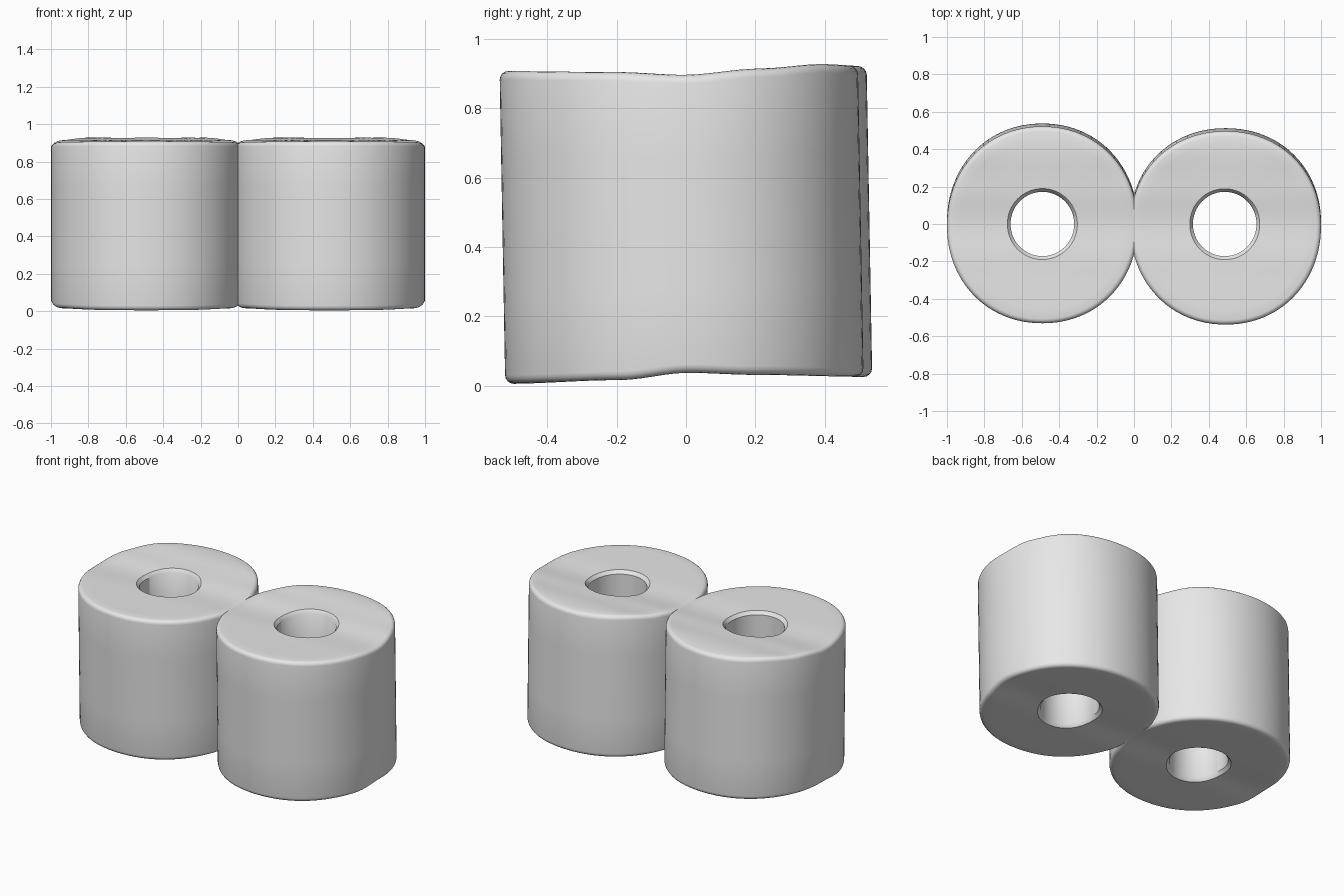
import bpy, bmesh, math

if "Cube" in bpy.data.objects:
    bpy.data.objects.remove(bpy.data.objects["Cube"])

paper = bpy.data.materials.new("light_grey_paper")
paper.diffuse_color = (0.8, 0.8, 0.8, 1)
paper.use_nodes = True
paper.node_tree.nodes["Principled BSDF"].inputs["Base Color"].default_value = paper.diffuse_color

SEG = 96
# wavy end heights as (y, z)
TOP = [(-0.53, 0.908), (-0.2, 0.905), (0, 0.897), (0.22, 0.915), (0.4, 0.928), (0.53, 0.922)]
BOTTOM = [(-0.53, 0.005), (-0.2, 0.016), (0, 0.037), (0.2, 0.031), (0.53, 0.025)]


def height(table, y):
    if y <= table[0][0]:
        return table[0][1]
    for (y0, z0), (y1, z1) in zip(table, table[1:]):
        if y <= y1:
            t = (y - y0) / (y1 - y0)
            return z0 + (z1 - z0) * t * t * (3 - 2 * t)
    return table[-1][1]


def power(v, e):
    return math.copysign(abs(v) ** e, v)


def make_roll(bm, cx, front, back, hole_x):
    """Soft cylinder with a centre hole, cut flat where it meets its twin."""
    # profile: (blend hole->outside, inset from outside, end, distance from end)
    prof = [(t, 0, 1, 0) for t in (0.05, 0.2, 0.4, 0.6, 0.8)]
    for k in range(5):                                   # soft top rim
        a = k / 4 * math.pi / 2
        prof.append((1, 0.025 * (1 - math.sin(a)), 1, 0.025 * (1 - math.cos(a))))
    prof += [(1, 0, 1, 0.25), (1, 0, 0, 0.25)]
    for k in range(4, -1, -1):                           # soft bottom rim
        a = k / 4 * math.pi / 2
        prof.append((1, 0.025 * (1 - math.sin(a)), 0, 0.025 * (1 - math.cos(a))))
    prof += [(t, 0, 0, 0) for t in (0.8, 0.6, 0.4, 0.2, 0.05)]
    prof += [(0, 0, 0, 0.02), (0, 0, 0, 0.3), (0, 0, 1, 0.3), (0, 0, 1, 0.02)]
    rings = []
    for t, inset, end, d in prof:
        ring = []
        for i in range(SEG):
            a = 2 * math.pi * i / SEG
            c, s = math.cos(a), math.sin(a)
            ox = cx + (0.51 - inset) * power(c, 0.96)
            oy = ((back if s > 0 else front) - inset) * power(s, 0.96)
            x = (hole_x + 0.17 * c) * (1 - t) + ox * t
            y = 0.172 * s * (1 - t) + oy * t
            z = height(TOP, y) - d if end else height(BOTTOM, y) + d
            y -= 0.018 * (z - 0.45) * t                  # slight lean
            ring.append(bm.verts.new((x, y, z)))
        rings.append(ring)
    for r0, r1 in zip(rings, rings[1:] + rings[:1]):
        for i in range(SEG):
            j = (i + 1) % SEG
            bm.faces.new((r0[i], r1[i], r1[j], r0[j]))
    side = 1 if cx > 0 else -1
    bmesh.ops.bisect_plane(bm, geom=bm.verts[:] + bm.edges[:] + bm.faces[:],
                           plane_co=(0, 0, 0), plane_no=(-side, 0, 0), clear_outer=True)
    bmesh.ops.recalc_face_normals(bm, faces=bm.faces[:])


for name, args in (("left_roll", (-0.49, 0.523, 0.53, -0.49)),
                   ("right_roll", (0.49, 0.53, 0.505, 0.485))):
    bm = bmesh.new()
    make_roll(bm, *args)
    mesh = bpy.data.meshes.new(name)
    bm.to_mesh(mesh)
    bm.free()
    mesh.materials.append(paper)
    ob = bpy.data.objects.new(name, mesh)
    bpy.context.collection.objects.link(ob)
    bpy.context.view_layer.objects.active = ob
    ob.select_set(True)
bpy.ops.object.shade_smooth_by_angle(angle=math.radians(40))
